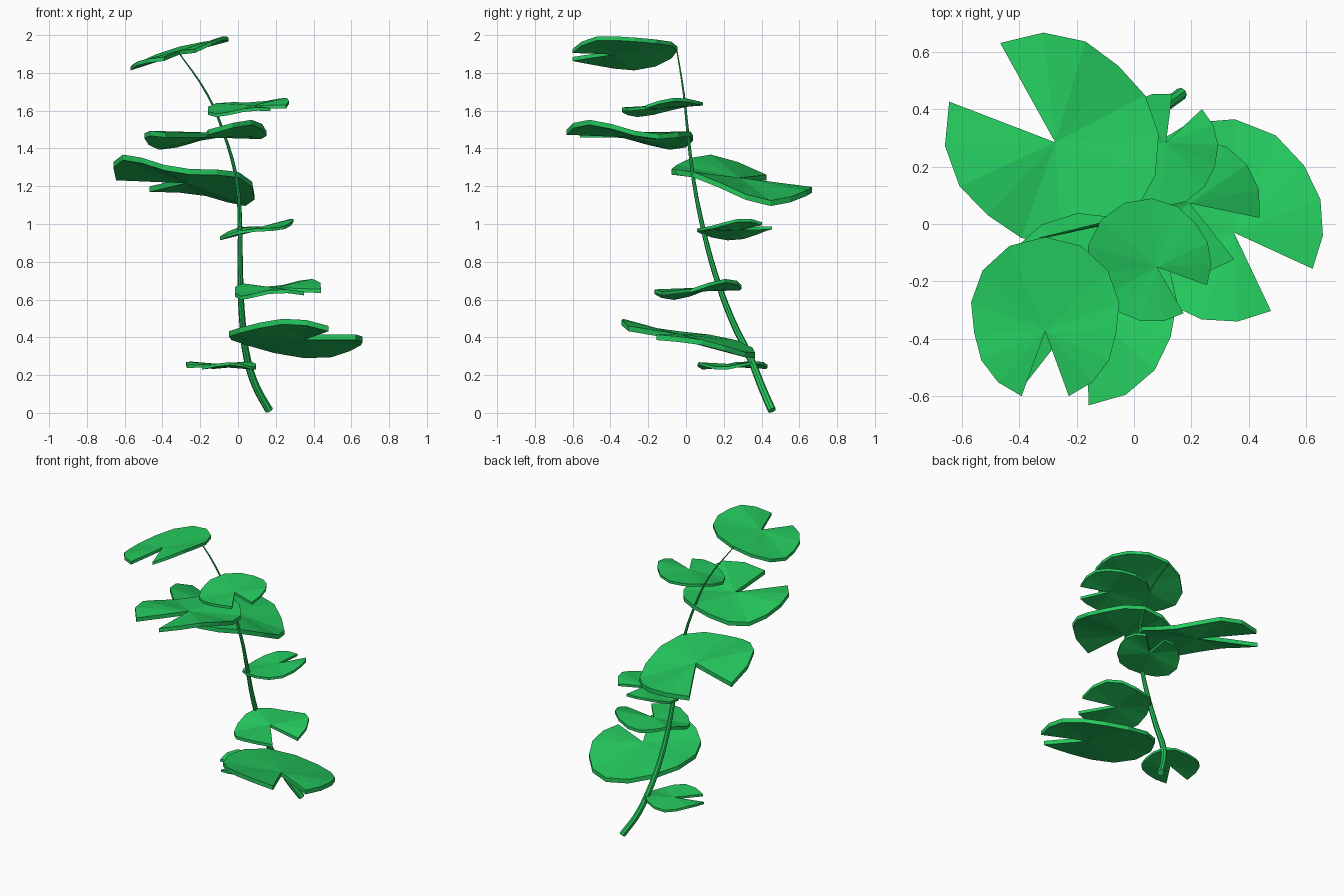
import bpy, bmesh, math
from mathutils import Vector

if "Cube" in bpy.data.objects:
    bpy.data.objects.remove(bpy.data.objects["Cube"])

green = bpy.data.materials.new("leaf green")
green.diffuse_color = (0.018, 0.59, 0.112, 1)
green.use_nodes = True
green.node_tree.nodes["Principled BSDF"].inputs["Base Color"].default_value = green.diffuse_color


# Stem: tapered, gently bent tube
def make_stem(path, r0, r1):
    cu = bpy.data.curves.new("stem", 'CURVE')
    cu.dimensions = '3D'
    cu.bevel_depth = 1.0
    cu.bevel_resolution = 2
    cu.resolution_u = 4
    cu.use_fill_caps = True
    sp = cu.splines.new('BEZIER')
    sp.bezier_points.add(len(path) - 1)
    for p, co in zip(sp.bezier_points, path):
        p.co = co
        p.radius = r0 + (r1 - r0) * co[2] / 1.93
        p.handle_left_type = p.handle_right_type = 'AUTO'
    tmp = bpy.data.objects.new("stem_curve", cu)
    bpy.context.collection.objects.link(tmp)
    me = bpy.data.meshes.new_from_object(tmp.evaluated_get(bpy.context.evaluated_depsgraph_get()))
    bpy.data.objects.remove(tmp)
    ob = bpy.data.objects.new("stem", me)
    bpy.context.collection.objects.link(ob)
    me.materials.clear()
    me.materials.append(green)
    for f in me.polygons:
        f.use_smooth = False


make_stem([(0.165, 0.455, 0.013), (0.095, 0.40, 0.14), (0.05, 0.345, 0.28),
           (0.022, 0.24, 0.5), (0.012, 0.15, 0.75), (0.01, 0.085, 1.0),
           (-0.005, 0.042, 1.22), (-0.075, 0.01, 1.48), (-0.165, -0.012, 1.69),
           (-0.33, -0.05, 1.93)], 0.022, 0.003)


# Leaf: notched fan around a centre; the notch points along "heading"
def make_leaf(name, center, heading, r_stem, r_side, r_tip, slope, wave):
    bm = bmesh.new()
    n, half = 14, math.radians(20)
    c = Vector(center)
    thick = Vector((0, 0, -0.085 * r_side))
    top, low = [], []
    for i in range(n + 1):
        t = half + (2 * math.pi - 2 * half) * i / n
        k = math.cos(t)
        r = r_side + ((r_tip - r_side) * k if k > 0 else (r_stem - r_side) * -k)
        a = math.radians(heading) + t
        dx, dy = r * math.cos(a), r * math.sin(a)
        dz = slope[0] * dx + slope[1] * dy + wave * math.cos(3 * (t - math.radians(65)))
        p = c + Vector((dx, dy, dz))
        top.append(bm.verts.new(p))
        low.append(bm.verts.new(p + thick))
    ct, cl = bm.verts.new(c), bm.verts.new(c + thick)
    for i in range(n):
        bm.faces.new((ct, top[i], top[i + 1]))
        bm.faces.new((cl, low[i + 1], low[i]))
        bm.faces.new((top[i], low[i], low[i + 1], top[i + 1]))
    # notch walls
    bm.faces.new((ct, cl, low[0], top[0]))
    bm.faces.new((top[n], low[n], cl, ct))
    bmesh.ops.recalc_face_normals(bm, faces=bm.faces)
    me = bpy.data.meshes.new(name)
    bm.to_mesh(me)
    bm.free()
    me.materials.append(green)
    bpy.context.collection.objects.link(bpy.data.objects.new(name, me))


# centre, heading, radii (stem side, sides, notch tips), slope in x and y, wave
leaves = [
    ((-0.085, 0.25, 0.258), 217, 0.185, 0.18, 0.195, (0.0, 0.02), 0.014),
    ((0.349, -0.03, 0.415), -44.7, 0.42, 0.34, 0.30, (-0.06, -0.21), 0.015),
    ((0.195, 0.072, 0.663), -31.7, 0.21, 0.235, 0.25, (0.05, 0.12), 0.02),
    ((0.112, 0.285, 0.983), 62.8, 0.23, 0.19, 0.17, (0.19, 0.05), 0.012),
    ((-0.275, 0.285, 1.245), 139, 0.37, 0.345, 0.40, (-0.18, -0.21), 0.03),
    ((-0.17, -0.29, 1.485), 252, 0.33, 0.315, 0.345, (0.09, -0.09), 0.025),
    ((0.08, -0.15, 1.628), -40, 0.255, 0.205, 0.185, (0.1, 0.12), 0.012),
    ((-0.31, -0.375, 1.918), 270, 0.33, 0.248, 0.24, (0.29, 0.03), 0.012),
]
for i, args in enumerate(leaves):
    make_leaf(f"leaf_{i + 1}", *args)
